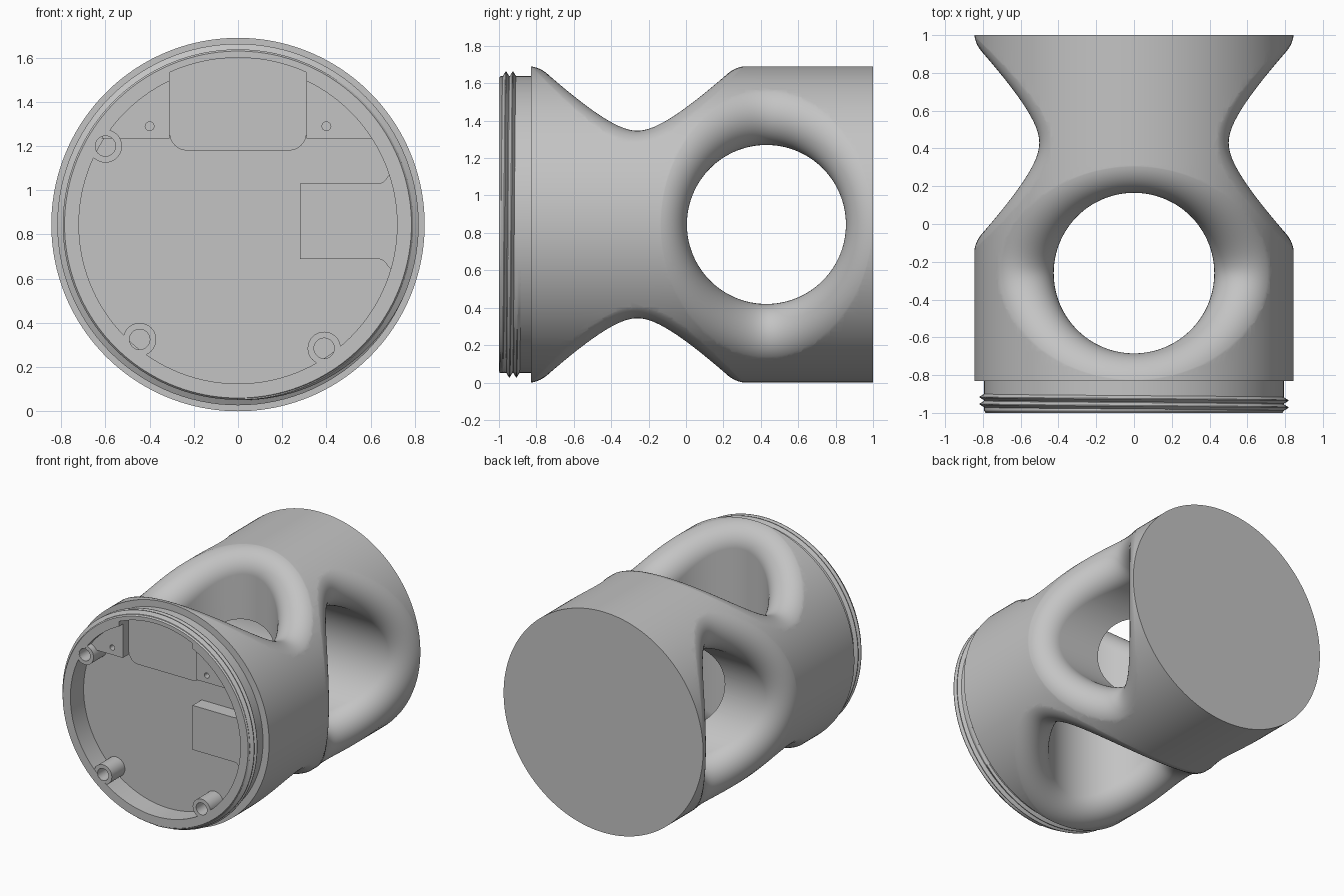
import bpy, bmesh, math
from mathutils import Vector

if "Cube" in bpy.data.objects:
    bpy.data.objects.remove(bpy.data.objects["Cube"])

R_BODY, R_HOLE, R_FILLET, ZC = 0.845, 0.425, 0.167, 0.845
FLOOR, SEG = -0.84, 160

grey = bpy.data.materials.new("light_grey")
grey.diffuse_color = (0.55, 0.55, 0.55, 1)
grey.use_nodes = True
grey.node_tree.nodes["Principled BSDF"].inputs["Base Color"].default_value = grey.diffuse_color


def skin(name, rings, caps=True, loop=False):
    """Bridge equal-length closed rings of points into a solid."""
    bm = bmesh.new()
    vs = [[bm.verts.new(p) for p in r] for r in rings]
    n = len(vs[0])
    pairs = list(zip(vs, vs[1:])) + ([(vs[-1], vs[0])] if loop else [])
    for a, b in pairs:
        for i in range(n):
            j = (i + 1) % n
            bm.faces.new((a[i], a[j], b[j], b[i]))
    if caps and not loop:
        bm.faces.new(vs[0])
        bm.faces.new(vs[-1])
    bmesh.ops.recalc_face_normals(bm, faces=bm.faces)
    me = bpy.data.meshes.new(name)
    bm.to_mesh(me)
    bm.free()
    ob = bpy.data.objects.new(name, me)
    bpy.context.collection.objects.link(ob)
    me.materials.append(grey)
    return ob


def lathe(name, profile, cx=0, cz=ZC, seg=SEG, loop=False):
    """Revolve (radius, y) points around the y direction."""
    ang = [2 * math.pi * i / seg for i in range(seg)]
    return skin(name, [[(cx + r * math.cos(a), y, cz + r * math.sin(a)) for a in ang]
                       for r, y in profile], loop=loop)


def prism(name, pts, y0, y1):
    """Extrude an (x, z) outline along y."""
    return skin(name, [[(x, y, z) for x, z in pts] for y in (y0, y1)])


def arc(cx, cz, r, a0, a1, n=10):
    return [(cx + r * math.cos(math.radians(a0 + (a1 - a0) * i / n)),
             cz + r * math.sin(math.radians(a0 + (a1 - a0) * i / n))) for i in range(n + 1)]


def cut(ob, cutter):
    m = ob.modifiers.new("cut", 'BOOLEAN')
    m.object, m.operation, m.solver = cutter, 'DIFFERENCE', 'EXACT'
    bpy.context.view_layer.objects.active = ob
    bpy.ops.object.modifier_apply(modifier=m.name)
    bpy.data.objects.remove(cutter)


def smooth(ob, angle=30):
    bpy.ops.object.select_all(action='DESELECT')
    ob.select_set(True)
    bpy.context.view_layer.objects.active = ob
    bpy.ops.object.shade_smooth_by_angle(angle=math.radians(angle))


def flared_hole(axis, y_mid, seg=128, steps=18):
    """Through-hole cutter whose mouths follow a rolling-ball fillet."""
    rc = R_BODY + 0.002
    side = [[] for _ in range(steps + 2)]
    for k in range(seg):
        t = 2 * math.pi * k / seg
        d = R_HOLE + R_FILLET
        b, y = d * math.sin(t), d * math.cos(t)
        a = math.sqrt((rc - R_FILLET) ** 2 - b * b)
        ball = Vector((a, y, b))
        n0 = Vector((0, -math.cos(t), -math.sin(t)))
        n1 = Vector((a, 0, b)).normalized()
        w = n0.angle(n1)
        for s in range(steps + 1):
            f = s / steps
            n = (n0 * math.sin((1 - f) * w) + n1 * math.sin(f * w)) / math.sin(w)
            side[s].append(ball + n * R_FILLET)
        side[-1].append(ball + n1 * (R_FILLET + 0.3))
    # small far ring closes each mouth well outside the body
    side.append([Vector((1.6, 0.02 * math.cos(2 * math.pi * k / seg),
                         0.02 * math.sin(2 * math.pi * k / seg))) for k in range(seg)])
    other = [[Vector((-p.x, p.y, p.z)) for p in r] for r in reversed(side)]

    def place(p):
        if axis == 'x':
            return (p.x, p.y + y_mid, p.z + ZC)
        return (p.z, p.y + y_mid, p.x + ZC)
    return skin("hole_cutter", [[place(p) for p in r] for r in other + side])


# Main body with neck and front recess
rows = [(R_BODY, -0.83 + 1.83 * i / 24) for i in range(25)]
body = lathe("body", [(0.72, FLOOR), (0.72, -1), (0.785, -1), (0.793, -0.99),
                      (0.793, -0.83)] + rows)
cut(body, flared_hole('x', 0.43))
cut(body, flared_hole('z', -0.26))

# Upper pocket outline: rounded lower corners, top follows the rim
half = math.degrees(math.acos(0.31 / 0.755))
pocket = (arc(-0.23, 1.26, 0.08, 180, 270, 8) + arc(0.23, 1.26, 0.08, 270, 360, 8)
          + arc(0, ZC, 0.755, half, 180 - half, 24))
cut(body, prism("pocket_cutter", pocket, -1.1, -0.88))
prism("pocket_plate", pocket, -0.88, -0.82)

# Screw bosses and their holes
for i, (x, z) in enumerate([(-0.6, 1.2), (-0.445, 0.325), (0.39, 0.285)]):
    cut(body, lathe("screw_cutter", [(0.047, -1.1), (0.047, -0.86)], x, z, 32))
    smooth(lathe(f"screw_boss_{i + 1}", [(0.046, -0.998), (0.075, -0.998), (0.075, -0.82),
                                         (0.046, -0.82)], x, z, 32, loop=True))

smooth(body)
wn = body.modifiers.new("weighted_normals", 'WEIGHTED_NORMAL')
wn.keep_sharp = True

# Shelves either side of the pocket, each with a pilot hole
for side, name in ((1, "right_shelf"), (-1, "left_shelf")):
    lo = math.degrees(math.asin((1.235 - ZC) / 0.73))
    hi = math.degrees(math.acos(0.31 / 0.73))
    pts = [(0.31, 1.235)] + arc(0, ZC, 0.73, lo, hi, 16)
    shelf = prism(name, [(side * x, z) for x, z in pts], -0.95, -0.82)
    cut(shelf, lathe("pilot_cutter", [(0.02, -1.1), (0.02, -0.88)], side * 0.4, 1.29, 24))
    smooth(shelf)

# Raised block joined to the right wall with filleted roots
block = ([(0.28, 1.03), (0.28, 0.69)] + arc(0.63, 0.64, 0.05, 90, 20, 6)
         + [(0.71, 0.63), (0.735, 0.86), (0.71, 1.09)] + arc(0.63, 1.08, 0.05, -20, -90, 6))
prism("side_block", block, -0.95, -0.82)

# Helical screw thread around the neck
rings, turns = [], 2.2
count = int(turns * 120)
for i in range(count + 1):
    t = i / count
    a = 2 * math.pi * turns * t - math.pi / 2
    crest = 0.794 + 0.024 * min(1, 12 * t, 12 * (1 - t))
    y = -0.981 + 0.037 * turns * t
    rings.append([(r * math.cos(a), y + dy, ZC + r * math.sin(a))
                  for r, dy in ((0.78, -0.017), (0.793, -0.017), (crest, -0.002),
                                (crest, 0.002), (0.793, 0.017), (0.78, 0.017))])
smooth(skin("thread", rings), 25)
